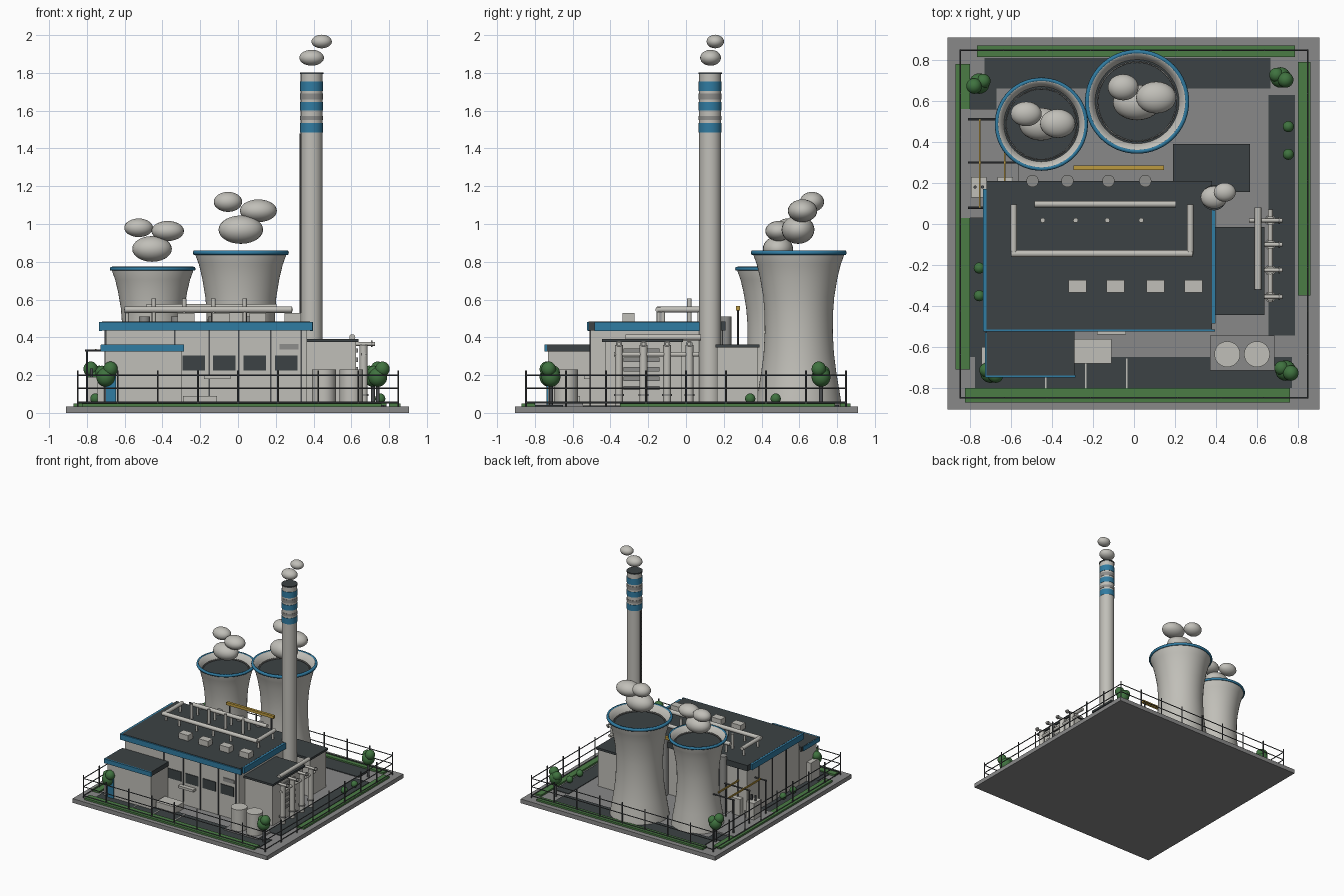
import bpy, bmesh, math
from mathutils import Matrix, Vector

if "Cube" in bpy.data.objects:
    bpy.data.objects.remove(bpy.data.objects["Cube"], do_unlink=True)


def material(name, r, g, b):
    m = bpy.data.materials.new(name)
    m.use_nodes = True
    m.diffuse_color = (r, g, b, 1)
    m.node_tree.nodes["Principled BSDF"].inputs["Base Color"].default_value = (r, g, b, 1)
    return m


CONCRETE = material("light concrete", .53, .52, .48)
GROUND = material("ground grey", .25, .25, .25)
DARK = material("roof asphalt", .045, .055, .058)
BLUE = material("trim blue", .03, .2, .36)
GRASS = material("grass green", .07, .2, .06)
LEAF = material("leaf green", .05, .17, .05)
YELLOW = material("safety yellow", .5, .32, .05)
STEEL = material("dark steel", .07, .075, .08)
GREY = material("mid grey", .27, .27, .26)


class Part:
    """Collects primitives into one mesh object."""
    def __init__(self, name, mat):
        self.name, self.mat, self.bm = name, mat, bmesh.new()

    def box(self, x0, x1, y0, y1, z0, z1):
        m = Matrix.Translation(((x0 + x1) / 2, (y0 + y1) / 2, (z0 + z1) / 2))
        bmesh.ops.create_cube(self.bm, size=1, matrix=m @ Matrix.Diagonal((x1 - x0, y1 - y0, z1 - z0, 1)))
        return self

    def rod(self, p, q, r, n=12):
        p, q = Vector(p), Vector(q)
        d = q - p
        m = Matrix.Translation((p + q) / 2) @ d.to_track_quat("Z", "Y").to_matrix().to_4x4()
        bmesh.ops.create_cone(self.bm, cap_ends=True, segments=n, radius1=r, radius2=r, depth=d.length, matrix=m)
        return self

    def post(self, x, y, z0, z1, r, n=12):
        return self.rod((x, y, z0), (x, y, z1), r, n)

    def ball(self, x, y, z, rx, ry, rz):
        m = Matrix.Translation((x, y, z)) @ Matrix.Diagonal((rx, ry, rz, 1))
        bmesh.ops.create_uvsphere(self.bm, u_segments=24, v_segments=14, radius=1, matrix=m)
        return self

    def lathe(self, x, y, profile, closed=False, n=64):
        rings = [[self.bm.verts.new((x + r * math.cos(a), y + r * math.sin(a), z))
                  for a in (2 * math.pi * i / n for i in range(n))] for r, z in profile]
        pairs = list(zip(rings, rings[1:])) + ([(rings[-1], rings[0])] if closed else [])
        for a, b in pairs:
            for i in range(n):
                j = (i + 1) % n
                self.bm.faces.new((a[i], a[j], b[j], b[i]))
        return self

    def done(self, smooth=True):
        for f in self.bm.faces:
            f.smooth = smooth
        for e in self.bm.edges:
            e.smooth = len(e.link_faces) == 2 and e.calc_face_angle(0) < .6
        me = bpy.data.meshes.new(self.name)
        self.bm.to_mesh(me)
        self.bm.free()
        me.materials.append(self.mat)
        bpy.context.collection.objects.link(bpy.data.objects.new(self.name, me))


def box(name, mat, *dims):
    Part(name, mat).box(*dims).done(False)


# Ground, roads, lawns
box("base_slab", GROUND, -.91, .905, -.905, .91, 0, .035)
road = Part("ring_road", DARK)
road.box(-.73, .665, .66, .81, .03, .041).box(.655, .785, -.545, .63, .03, .04)
road.box(-.80, -.67, -.65, .66, .03, .04).box(-.775, .77, -.80, -.65, .03, .041)
road.done(False)
lawn = Part("grass_strips", GRASS)
lawn.box(-.825, .76, -.87, -.80, .03, .05).box(-.765, .785, .815, .87, .03, .05)
lawn.box(-.87, -.80, -.71, .78, .03, .049).box(.80, .86, -.35, .79, .03, .049)
lawn.done(False)
stripes = Part("parking_lines", CONCRETE)
for x in (-.43, -.235, -.035):
    stripes.box(x - .004, x + .004, -.80, -.655, .035, .044)
stripes.done(False)

# Perimeter fence
fence = Part("fence", STEEL)
E = .848
for i in range(9):
    t = -E + i * E / 4
    for x, y in ((t, -E), (t, E), (-E, t), (E, t)):
        fence.post(x, y, .035, .225, .005, 6)
for z in (.055, .13, .2):
    for s in (-E, E):
        fence.rod((-E, s, z), (E, s, z), .004, 6).rod((s, -E, z), (s, E, z), .004, 6)
fence.done()

# Main hall with trimmed flat roof
box("main_hall_walls", CONCRETE, -.70, .365, -.505, .19, .035, .44)
box("main_hall_roof", DARK, -.72, .38, -.515, .21, .435, .483)
trim = Part("main_hall_fascia", BLUE)
trim.box(-.735, .395, -.525, -.514, .435, .48)
trim.box(-.737, -.72, -.52, .17, .433, .482).box(.38, .398, -.485, .085, .433, .482)
trim.done(False)
ribs = Part("wall_ribs", STEEL)
for x in (-.335, -.153, .005, .173, .335):
    ribs.box(x - .004, x + .004, -.512, -.50, .035, .435)
for i in range(6):
    x = -.62 + i * .17
    ribs.box(x - .004, x + .004, .185, .197, .035, .435)
for y in (-.33, -.15, .03):
    ribs.box(-.706, -.695, y - .004, y + .004, .035, .435)
ribs.done(False)
windows = Part("front_windows", DARK)
for x in (-.235, -.073, .088, .255):
    windows.box(x - .06, x + .06, -.511, -.50, .225, .305)
windows.done(False)
box("wall_sign_plate", GREY, .22, .32, -.512, -.50, .335, .365)
box("door_canopy", CONCRETE, -.18, -.04, -.54, -.50, .18, .20)

# Roof equipment
units = Part("roof_units", CONCRETE)
for x in (-.275, -.09, .105, .29):
    units.box(x - .044, x + .044, -.335, -.272, .48, .53)
units.done(False)
pipes = Part("roof_pipes", CONCRETE)
pipes.rod((-.60, -.145, .547), (.285, -.145, .547), .017)
pipes.rod((-.485, .097, .56), (.205, .097, .56), .016)
for x in (-.587, .275):
    pipes.rod((x, -.15, .547), (x, .095, .547), .016)
    for y in (-.12, .07):
        pipes.post(x, y, .48, .547, .01)
for x in (-.445, -.285, -.13, .035):
    pipes.post(x, .018, .48, .605, .012)
    pipes.post(x, .097, .48, .56, .01).post(x, -.145, .48, .547, .01)
pipes.done()
ducts = Part("rear_wall_ducts", GREY)
for x in (-.495, -.325, -.125, .055):
    ducts.post(x, .21, .035, .51, .03, 20)
ducts.done()

# Front left office
box("office_walls", CONCRETE, -.705, -.30, -.73, -.505, .035, .33)
box("office_roof", DARK, -.72, -.29, -.738, -.51, .325, .362)
office_trim = Part("office_fascia", BLUE)
office_trim.box(-.725, -.285, -.75, -.737, .325, .362).box(-.727, -.718, -.745, -.53, .325, .36)
office_trim.done(False)
box("office_door", BLUE, -.70, -.645, -.738, -.729, .035, .23)
box("office_side_unit", CONCRETE, -.745, -.70, -.72, -.60, .035, .2)
box("loading_dock", CONCRETE, -.29, -.11, -.68, -.56, .035, .09)

# Side and rear annexes
box("side_annex_walls", CONCRETE, .36, .625, -.43, -.025, .035, .378)
box("side_annex_roof", DARK, .36, .637, -.445, -.015, .375, .392)
louvres = Part("side_annex_louvres", GREY)
for i in range(5):
    z = .12 + i * .05
    louvres.box(.62, .634, -.33, -.14, z, z + .022)
louvres.done(False)
box("rear_annex_walls", CONCRETE, .20, .555, .165, .38, .035, .35)
box("rear_annex_roof", DARK, .19, .567, .155, .39, .345, .363)

# Pipe manifold beside the annex
manifold = Part("pipe_manifold", CONCRETE)
manifold.rod((.605, -.32, .40), (.605, .08, .40), .016)
manifold.rod((.665, -.38, .31), (.665, .07, .31), .012)
for y in (-.355, -.225, -.10, .018):
    manifold.post(.665, y, .035, .36, .021, 16)
    manifold.rod((.56, y, .365), (.725, y, .365), .01)
manifold.done()
joints = Part("manifold_flanges", GREY)
for y in (-.355, -.225, -.10, .018):
    joints.post(.665, y, .09, .1, .027, 16).rod((.705, y, .365), (.713, y, .365), .017)
joints.done()

# Storage tanks
box("tank_pad", GROUND, .37, .685, -.715, -.545, .035, .05)
tanks = Part("storage_tanks", CONCRETE)
for x in (.455, .60):
    tanks.post(x, -.635, .05, .23, .063, 32)
tanks.done()

# Switchyard with gantries and transformers
box("switchyard_pad", GROUND, -.85, -.56, .03, .56, .035, .052)
gantry = Part("gantry_frames", STEEL)
for y in (.51, .30, .08):
    gantry.rod((-.81, y, .33), (-.57, y, .33), .006, 8)
    for x in (-.80, -.58):
        gantry.post(x, y, .05, .335, .006, 8)
gantry.done()
bars = Part("yellow_beams", YELLOW)
bars.box(-.757, -.748, .08, .51, .325, .338).box(-.635, -.626, .2, .47, .325, .338)
bars.box(-.295, .147, .264, .286, .543, .566)
bars.done(False)
supports = Part("overhead_beam_posts", STEEL)
for x in (-.27, .12):
    supports.post(x, .275, .035, .545, .006, 8)
supports.done()
cells, insulators = Part("transformers", CONCRETE), Part("insulators", STEEL)
for x in (-.757, -.628):
    cells.box(x - .038, x + .038, .13, .23, .05, .19)
    for dx in (-.018, .018):
        insulators.post(x + dx, .18, .19, .235, .008)
cells.done(False)
insulators.done()

# Cooling towers with rims and steam
SHELL = [(.228, 0), (.214, .09), (.2, .17), (.186, .28), (.18, .39), (.181, .49), (.188, .58), (.205, .68),
         (.222, .75), (.24, .8), (.242, .82), (.232, .82), (.212, .775), (.205, .765)]
RIM = [(.234, .805), (.25, .802), (.254, .812), (.25, .824), (.236, .826)]
for name, x, y, s in (("large", .015, .597, 1), ("small", -.452, .487, .895)):
    fit = lambda pts: [(r * s, .035 + z * s) for r, z in pts]
    Part(name + "_cooling_tower", CONCRETE).lathe(x, y, fit(SHELL)).done()
    Part(name + "_tower_rim", BLUE).lathe(x, y, fit(RIM), True).done()
    fill = Part(name + "_tower_fill", DARK)
    fill.post(x, y, .035 + .745 * s, .035 + .765 * s, .207 * s, 64).done()
    ring = [(.190, .765), (.190, .775), (.196, .775), (.196, .765)]
    Part(name + "_tower_inner_ring", GREY).lathe(x, y, fit(ring), True).done()
steam = Part("tower_steam", CONCRETE)
steam.ball(.015, .593, .97, .118, .087, .075).ball(.108, .617, 1.07, .098, .078, .06)
steam.ball(-.053, .667, 1.117, .075, .064, .053)
steam.ball(-.455, .487, .868, .105, .08, .068).ball(-.372, .49, .963, .086, .07, .053)
steam.ball(-.526, .537, .98, .076, .06, .049)
steam.done()

# Chimney
CX, CY = .39, .128
Part("chimney", CONCRETE).post(CX, CY, .035, 1.795, .058, 40).done()
for name, mat, bands in (("blue", BLUE, ((1.705, 1.755), (1.6, 1.645), (1.485, 1.535))),
                         ("grey", GREY, ((1.66, 1.69), (1.55, 1.572)))):
    band = Part("chimney_" + name + "_bands", mat)
    for z0, z1 in bands:
        band.post(CX, CY, z0, z1, .0605, 40)
    band.done()
Part("chimney_cap", DARK).post(CX, CY, 1.793, 1.803, .0615, 40).done()
ladder = Part("chimney_ladder", STEEL)
for s in (-.008, .008):
    ladder.post(CX - .062, CY + s, .48, 1.48, .003, 6)
for i in range(30):
    z = .5 + i * .033
    ladder.rod((CX - .062, CY - .008, z), (CX - .062, CY + .008, z), .002, 6)
ladder.done()
smoke = Part("chimney_smoke", CONCRETE)
smoke.ball(CX, .13, 1.88, .065, .055, .042).ball(.443, .155, 1.966, .054, .046, .036).done()

# Trees and bushes
trunks, crowns = Part("tree_trunks", STEEL), Part("tree_crowns", LEAF)
for x, y, s in ((-.70, -.725, 1), (-.755, .685, -1), (.715, .715, 1), (.74, -.715, 1)):
    trunks.post(x, y, .035, .17, .01)
    crowns.ball(x, y, .19, .05, .05, .052).ball(x + .025 * s, y - .012, .232, .038, .038, .04)
    crowns.ball(x - .02 * s, y + .012, .215, .035, .035, .035)
for x, y in ((-.755, -.215), (-.755, -.35), (.753, .475), (.753, .34)):
    crowns.ball(x, y, .075, .027, .027, .028)
trunks.done()
crowns.done()
